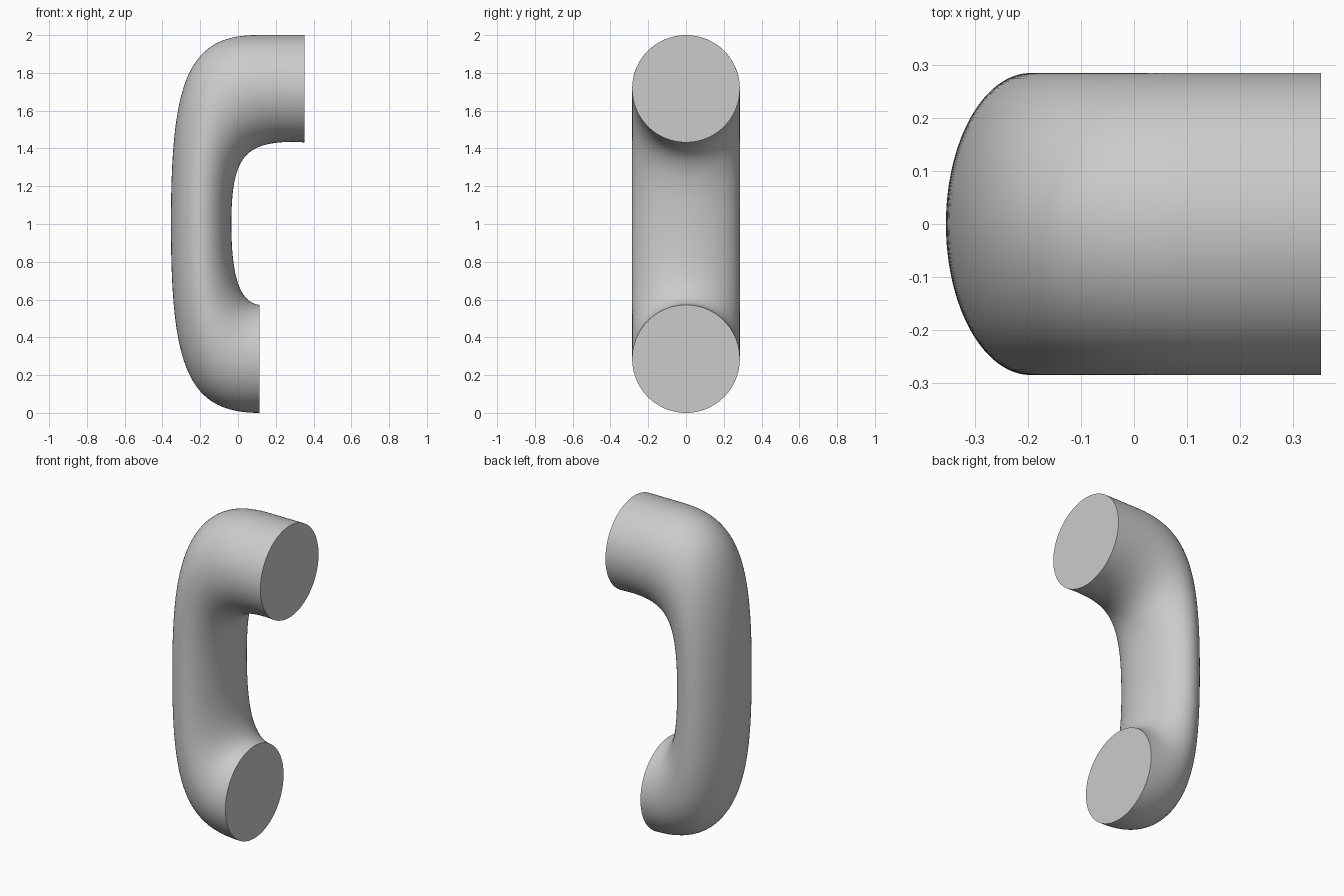
import bpy
import bmesh
import math
from mathutils import Vector
from mathutils.geometry import interpolate_bezier

old = bpy.data.objects.get("Cube")
if old:
    bpy.data.objects.remove(old, do_unlink=True)

SIDES, STEPS, HALF_DEPTH = 96, 40, 0.285


def curve(*points):
    """Sample a cubic curve given as (x, z) control points."""
    return interpolate_bezier(*[Vector((x, 0, z)) for x, z in points], STEPS)


# Outer and inner edge of the bent grip, from the top opening to the bottom one
outer = [Vector((0.353, 0, 2))]
outer += curve((0.1, 2), (-0.27, 2), (-0.355, 1.75), (-0.355, 1))
outer += curve((-0.355, 1), (-0.355, 0.25), (-0.27, 0), (0.113, 0))[1:]
inner = [Vector((0.353, 0, 1.432))]
inner += curve((0.3, 1.435), (0.03, 1.435), (-0.035, 1.35), (-0.035, 1))
inner += curve((-0.035, 1), (-0.035, 0.75), (0.0, 0.585), (0.113, 0.572))[1:]

# Loft elliptical sections between the two edges
bm = bmesh.new()
rings = []
for a, b in zip(outer, inner):
    centre, arm = (a + b) / 2, (a - b) / 2
    ring = []
    for i in range(SIDES):
        angle = math.tau * i / SIDES
        side = Vector((0, HALF_DEPTH * math.sin(angle), 0))
        ring.append(bm.verts.new(centre + arm * math.cos(angle) + side))
    rings.append(ring)
for r, s in zip(rings, rings[1:]):
    for i in range(SIDES):
        j = (i + 1) % SIDES
        bm.faces.new((r[i], r[j], s[j], s[i]))

# Flat round ends
bm.faces.new(rings[0])
bm.faces.new(rings[-1])
bmesh.ops.recalc_face_normals(bm, faces=bm.faces)

mesh = bpy.data.meshes.new("bent_handle")
bm.to_mesh(mesh)
bm.free()
handle = bpy.data.objects.new("bent_handle", mesh)
bpy.context.collection.objects.link(handle)

# Plain grey
grey = bpy.data.materials.new("light_grey")
grey.use_nodes = True
colour = (0.6, 0.6, 0.6, 1)
grey.diffuse_color = colour
grey.node_tree.nodes["Principled BSDF"].inputs["Base Color"].default_value = colour
mesh.materials.append(grey)

# Smooth sides with crisp end rims
bpy.ops.object.select_all(action="DESELECT")
handle.select_set(True)
bpy.context.view_layer.objects.active = handle
bpy.ops.object.shade_smooth_by_angle(angle=math.radians(40))
